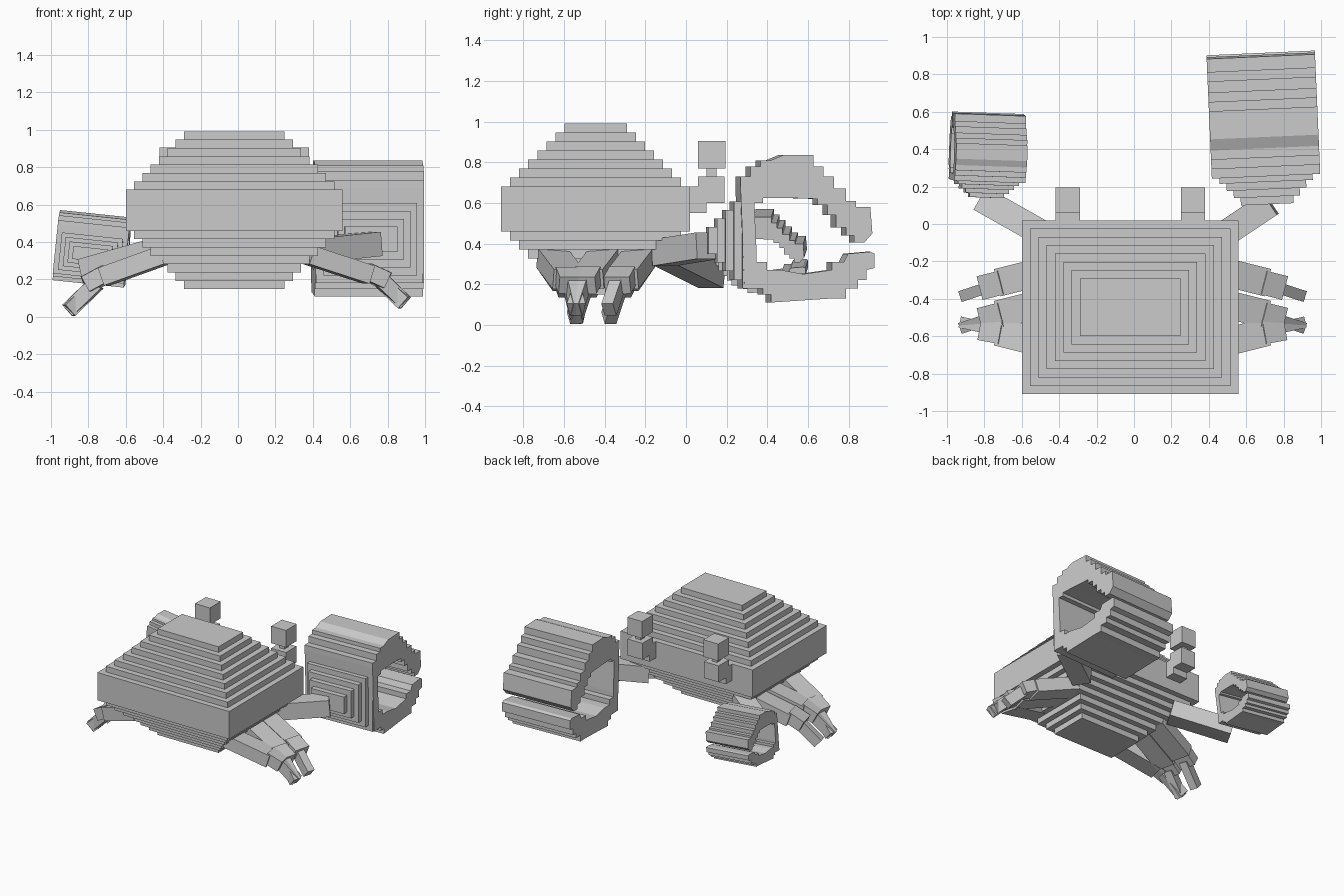
import bpy, bmesh, math
from mathutils import Matrix, Vector

if "Cube" in bpy.data.objects:
    bpy.data.objects.remove(bpy.data.objects["Cube"])

mat = bpy.data.materials.new("stone_grey")
mat.diffuse_color = (0.6, 0.6, 0.6, 1)
mat.use_nodes = True
mat.node_tree.nodes["Principled BSDF"].inputs["Base Color"].default_value = mat.diffuse_color


def finish(name, bm):
    bmesh.ops.recalc_face_normals(bm, faces=bm.faces)
    me = bpy.data.meshes.new(name)
    bm.to_mesh(me)
    bm.free()
    me.materials.append(mat)
    ob = bpy.data.objects.new(name, me)
    bpy.context.collection.objects.link(ob)
    return ob


def add_box(bm, lo, hi):
    lo, hi = Vector(lo), Vector(hi)
    m = Matrix.Translation((lo + hi) / 2) @ Matrix.Diagonal((*(hi - lo), 1))
    bmesh.ops.create_cube(bm, size=1, matrix=m)


def add_beam(bm, p, q, width, height):
    """Box running from p to q, its width kept level."""
    p, q = Vector(p), Vector(q)
    d = (q - p).normalized()
    side = Vector((0, 0, 1)).cross(d).normalized()
    up = d.cross(side)
    rot = Matrix((d, side, up)).transposed().to_4x4()
    m = Matrix.Translation((p + q) / 2) @ rot @ Matrix.Diagonal(((q - p).length, width, height, 1))
    bmesh.ops.create_cube(bm, size=1, matrix=m)


# Stepped shell: thick middle slab with seven shrinking layers above and below
CX, CY, STEP = -0.02, -0.445, 0.0445
bm = bmesh.new()
for i in range(8):
    hx, hy = 0.58 - i * STEP, 0.465 - i * STEP
    if i == 0:
        spans = [(0.46, 0.68)]
    else:
        spans = [(0.68 + (i - 1) * STEP, 0.68 + i * STEP),
                 (0.46 - i * STEP, 0.46 - (i - 1) * STEP)]
    for z0, z1 in spans:
        add_box(bm, (CX - hx, CY - hy, z0), (CX + hx, CY + hy, z1))
finish("shell", bm)

# Eyes: socket blocks, thin stalk and cube
for label, x in (("left", -0.355), ("right", 0.315)):
    bm = bmesh.new()
    add_box(bm, (x - 0.065, 0.0, 0.55), (x + 0.065, 0.10, 0.68))
    add_box(bm, (x - 0.065, 0.06, 0.60), (x + 0.065, 0.19, 0.73))
    add_box(bm, (x - 0.022, 0.10, 0.72), (x + 0.022, 0.15, 0.78))
    add_box(bm, (x - 0.065, 0.06, 0.77), (x + 0.065, 0.195, 0.905))
    finish(label + "_eye", bm)

# Walking legs: thigh, knee, foot; (hip y, thigh end y, foot end y)
LEGS = {"front": (-0.23, -0.31, -0.38), "middle": (-0.40, -0.48, -0.55),
        "rear": (-0.66, -0.58, -0.53)}
for label, s, off, drop in (("right", 1, 0, 0), ("left", -1, -0.015, 0.04)):
    for pos, (y0, y1, y2) in LEGS.items():
        bm = bmesh.new()

        def pt(x, y, z):
            return (s * x + off, y, z)
        add_beam(bm, pt(0.38, y0, 0.33), pt(0.70, y1, 0.225 - drop / 4), 0.15, 0.10)
        add_beam(bm, pt(0.68, y1, 0.245 - drop / 4), pt(0.79, y1 + (y2 - y1) * 0.4, 0.195 - drop / 2), 0.13, 0.09)
        add_beam(bm, pt(0.74, y1 + (y2 - y1) * 0.3, 0.22 - drop), pt(0.89, y2, 0.075 - drop), 0.06, 0.08)
        finish(f"{label}_{pos}_leg", bm)

# Arms
for label, p, q in (("right", (0.40, -0.11, 0.355), (0.73, 0.11, 0.39)),
                    ("left", (-0.42, -0.09, 0.355), (-0.81, 0.13, 0.245))):
    bm = bmesh.new()
    add_beam(bm, p, q, 0.14, 0.13)
    finish(label + "_arm", bm)

# Pincer side profile (y, z): corners of the outer steps, then the inner mouth
OUTER = [(0.27, 0.18), (0.36, 0.15), (0.40, 0.11), (0.70, 0.13), (0.77, 0.18),
         (0.83, 0.22), (0.87, 0.27), (0.91, 0.28)]
INNER_LOW = [(0.91, 0.35), (0.89, 0.36), (0.78, 0.35), (0.76, 0.31), (0.70, 0.27),
             (0.56, 0.25), (0.45, 0.27), (0.38, 0.31), (0.33, 0.35)]
INNER_TOP = [(0.32, 0.56), (0.36, 0.60), (0.48, 0.625), (0.63, 0.62), (0.68, 0.59),
             (0.72, 0.54), (0.77, 0.48), (0.81, 0.44), (0.86, 0.405)]
OUTER_TOP = [(0.90, 0.45), (0.89, 0.58), (0.82, 0.61), (0.77, 0.67), (0.71, 0.73),
             (0.66, 0.78), (0.61, 0.835), (0.46, 0.835), (0.40, 0.81), (0.35, 0.78),
             (0.30, 0.73), (0.25, 0.69)]


def stairs(pts, z_first):
    """Join points with right-angle steps."""
    out = [pts[0]]
    for a, b in zip(pts, pts[1:]):
        if abs(a[0] - b[0]) > 0.025 and abs(a[1] - b[1]) > 0.025:
            out.append((a[0], b[1]) if z_first else (b[0], a[1]))
        out.append(b)
    return out


PROFILE = (stairs(OUTER, False) + stairs(INNER_LOW, False)
           + stairs(INNER_TOP, True) + stairs(OUTER_TOP, False))


def pincer(name, matrix):
    bm = bmesh.new()
    # jaws: profile extruded sideways
    face = bm.faces.new([bm.verts.new((-0.29, y - 0.5, z - 0.475)) for y, z in PROFILE])
    ext = bmesh.ops.extrude_face_region(bm, geom=[face])
    bmesh.ops.translate(bm, vec=(0.58, 0, 0),
                        verts=[v for v in ext["geom"] if isinstance(v, bmesh.types.BMVert)])
    # stepped wrist plates shrinking toward the arm
    for i in range(5):
        hx, hz = 0.285 - i * 0.036, 0.235 - i * 0.042
        y1 = 0.30 - i * 0.04
        add_box(bm, (-hx, y1 - 0.54, -0.06 - hz), (hx, y1 - 0.5, -0.06 + hz))
    bm.transform(matrix)
    finish(name, bm)


pincer("right_pincer", Matrix.Translation((0.695, 0.505, 0.475))
       @ Matrix.Rotation(math.radians(2.5), 4, 'Z'))
pincer("left_pincer", Matrix.Translation((-0.78, 0.365, 0.365))
       @ Matrix.Rotation(math.radians(6), 4, 'Y')
       @ Matrix.Rotation(math.radians(-2), 4, 'Z')
       @ Matrix.Diagonal((0.66, 0.56, 0.52, 1)))
